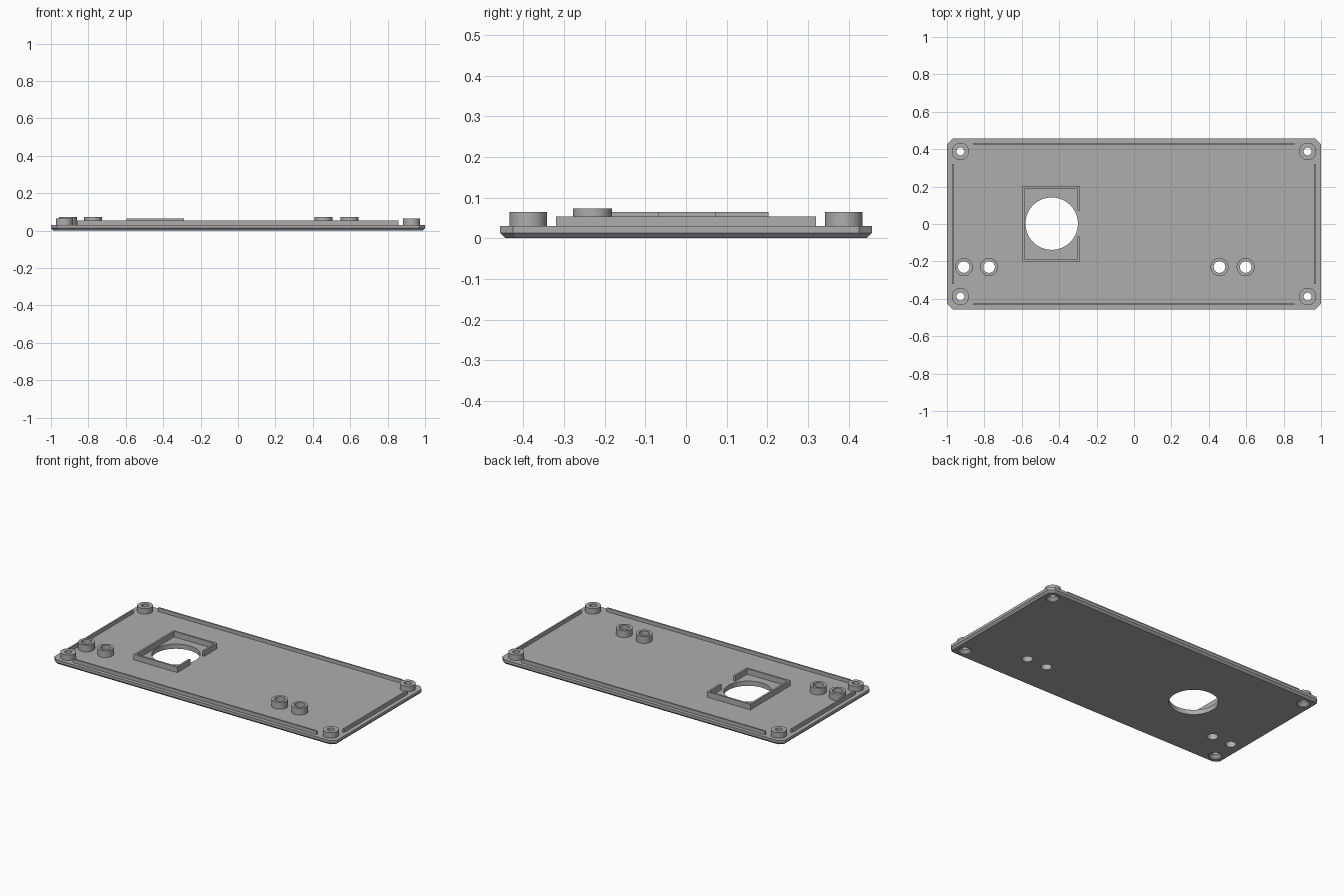
import bpy, bmesh, math

if "Cube" in bpy.data.objects:
    bpy.data.objects.remove(bpy.data.objects["Cube"])

grey = bpy.data.materials.new("grey plastic")
grey.diffuse_color = (0.42, 0.42, 0.42, 1)
grey.use_nodes = True
grey.node_tree.nodes["Principled BSDF"].inputs["Base Color"].default_value = grey.diffuse_color

PLATE_TOP = 0.03
SCREWS = [(x, y) for x in (-0.928, 0.928) for y in (-0.388, 0.388)]
SOCKETS = [(x, -0.23) for x in (-0.91, -0.775, 0.457, 0.597)]


def finish(name, bm, smooth=False):
    bmesh.ops.recalc_face_normals(bm, faces=bm.faces[:])
    mesh = bpy.data.meshes.new(name)
    bm.to_mesh(mesh)
    bm.free()
    mesh.materials.append(grey)
    ob = bpy.data.objects.new(name, mesh)
    bpy.context.collection.objects.link(ob)
    if smooth:
        bpy.ops.object.select_all(action='DESELECT')
        ob.select_set(True)
        bpy.context.view_layer.objects.active = ob
        bpy.ops.object.shade_smooth_by_angle(angle=math.radians(30))
    return ob


def loft(rings, closed=False):
    """Bridge matching rings of points; cap the ends unless closed."""
    bm = bmesh.new()
    rows = [[bm.verts.new(p) for p in ring] for ring in rings]
    n = len(rows[0])
    pairs = list(zip(rows, rows[1:])) + ([(rows[-1], rows[0])] if closed else [])
    for a, b in pairs:
        for i in range(n):
            j = (i + 1) % n
            bm.faces.new((a[i], a[j], b[j], b[i]))
    if not closed:
        bm.faces.new(rows[0])
        bm.faces.new(rows[-1])
    return bm


def lathe(name, x, y, profile, closed=False, n=48):
    rings = [[(x + r * math.cos(2 * math.pi * i / n), y + r * math.sin(2 * math.pi * i / n), z)
              for i in range(n)] for r, z in profile]
    return finish(name, loft(rings, closed), smooth=True)


def prism(name, outline, z0, z1):
    return finish(name, loft([[(x, y, z) for x, y in outline] for z in (z0, z1)]))


def bar(name, x0, x1, y0, y1, z1):
    return prism(name, [(x0, y0), (x1, y0), (x1, y1), (x0, y1)], PLATE_TOP - 0.002, z1)


def plate_ring(inset, z, cut=0.032):
    x, y = 1 - inset, 0.457 - inset
    c = cut - inset * 0.5
    return [(x - c, -y, z), (x, -y + c, z), (x, y - c, z), (x - c, y, z),
            (-x + c, y, z), (-x, y - c, z), (-x, -y + c, z), (-x + c, -y, z)]


# Base plate with cut corners and a bevelled lower edge
plate = finish("base_plate", loft([plate_ring(0.013, 0), plate_ring(0, 0.013),
                                   plate_ring(0, PLATE_TOP)]))

# Holes: large window, socket holes, countersunk screw holes
cutters = [lathe("window_cutter", -0.44, 0.002, [(0.14, -0.05), (0.14, 0.1)], n=96)]
for x, y in SOCKETS:
    cutters.append(lathe("socket_cutter", x, y, [(0.031, -0.05), (0.031, 0.1)]))
for x, y in SCREWS:
    cutters.append(lathe("screw_cutter", x, y,
                         [(0.039, -0.01), (0.039, 0.004), (0.021, 0.022), (0.021, 0.1)]))
for c in cutters:
    mod = plate.modifiers.new("hole", 'BOOLEAN')
    mod.operation = 'DIFFERENCE'
    mod.solver = 'EXACT'
    mod.object = c
bpy.context.view_layer.update()
cut_mesh = bpy.data.meshes.new_from_object(
    plate.evaluated_get(bpy.context.evaluated_depsgraph_get()))
plate.modifiers.clear()
plate.data = cut_mesh
cut_mesh.materials.clear()
cut_mesh.materials.append(grey)
cut_mesh.polygons.foreach_set("material_index", [0] * len(cut_mesh.polygons))
for c in cutters:
    bpy.data.objects.remove(c)


# Raised tubes around the screw and socket holes
def tube(name, x, y, r_out, r_in, top):
    lathe(name, x, y, [(r_in, PLATE_TOP), (r_out, PLATE_TOP), (r_out, top), (r_in, top)], True)


for x, y in SCREWS:
    tube("screw_boss", x, y, 0.046, 0.021, 0.065)
for x, y in SOCKETS:
    tube("socket_boss", x, y, 0.048, 0.031, 0.073)

# Locating lips along the four edges
for s in (-1, 1):
    a, b = sorted((s * 0.424, s * 0.434))
    bar("long_lip", -0.862, 0.858, a, b, 0.053)
    a, b = sorted((s * 0.963, s * 0.973))
    bar("short_lip", a, b, -0.32, 0.32, 0.053)

# Frame around the window, open in the middle of its right side
prism("window_frame", [(-0.289, 0.072), (-0.289, 0.203), (-0.597, 0.203), (-0.597, -0.2),
                       (-0.289, -0.2), (-0.289, -0.068), (-0.301, -0.068), (-0.301, -0.188),
                       (-0.585, -0.188), (-0.585, 0.191), (-0.301, 0.191), (-0.301, 0.072)],
      PLATE_TOP - 0.002, 0.065)
